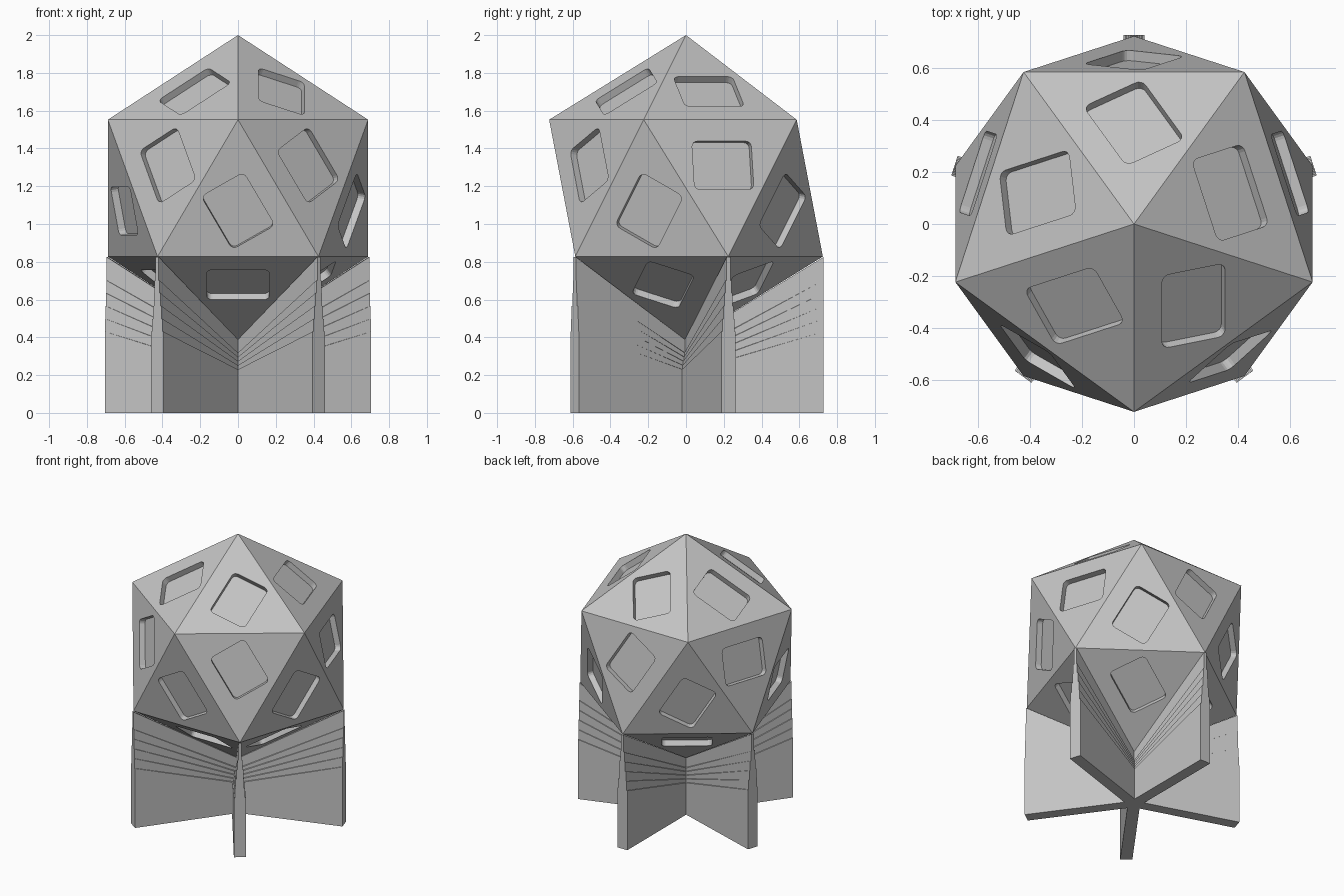
import bpy, bmesh
from math import sin, cos, tan, radians, sqrt, pi
from mathutils import Vector

cube = bpy.data.objects.get("Cube")
if cube:
    bpy.data.objects.remove(cube, do_unlink=True)

grey = bpy.data.materials.new("matte grey")
grey.use_nodes = True
grey.diffuse_color = (0.55, 0.55, 0.55, 1)
grey.node_tree.nodes["Principled BSDF"].inputs["Base Color"].default_value = (0.55, 0.55, 0.55, 1)


def finish(bm, name):
    """Weld, orient and link a mesh as a flat-shaded object."""
    bmesh.ops.remove_doubles(bm, verts=bm.verts, dist=0.0002)
    rim = [e for e in bm.edges if e.is_boundary]
    if rim:
        bmesh.ops.holes_fill(bm, edges=rim, sides=5)
    bmesh.ops.recalc_face_normals(bm, faces=bm.faces)
    mesh = bpy.data.meshes.new(name)
    bm.to_mesh(mesh)
    bm.free()
    mesh.materials.append(grey)
    obj = bpy.data.objects.new(name, mesh)
    bpy.context.collection.objects.link(obj)
    return obj


# --- Twenty-sided body with a rounded pocket in every face ---
R, CENTRE = 0.81, Vector((0, 0, 1.19))
LONG, SHORT, CORNER, DEPTH = 0.33, 0.26, 0.03, 0.04


def ring(start, height):
    r = 2 * R / sqrt(5)
    return [Vector((r * cos(radians(start + 72 * i)), r * sin(radians(start + 72 * i)), height)) + CENTRE
            for i in range(5)]


top, bottom = CENTRE + Vector((0, 0, R)), CENTRE - Vector((0, 0, R))
upper, lower = ring(-90, R / sqrt(5)), ring(-54, -R / sqrt(5))


def rounded_outline(centre, along, across):
    points = []
    for quarter, (sx, sy) in enumerate(((1, 1), (-1, 1), (-1, -1), (1, -1))):
        for step in range(5):
            a = (quarter + step / 4) * pi / 2
            points.append(centre + along * (sx * (LONG / 2 - CORNER) + CORNER * cos(a))
                          + across * (sy * (SHORT / 2 - CORNER) + CORNER * sin(a)))
    return points


def loop_edges(bm, verts):
    return [bm.edges.new((v, verts[(i + 1) % len(verts)])) for i, v in enumerate(verts)]


def pocket_face(bm, tri, side):
    """Triangle with a sunken pocket whose long side follows one edge."""
    a, b = ((0, 1), (0, 2), (1, 2))[side]
    centre = (tri[0] + tri[1] + tri[2]) / 3
    normal = (centre - CENTRE).normalized()
    along = (tri[b] - tri[a]).normalized()
    outline = rounded_outline(centre, along, normal.cross(along))
    rim = [bm.verts.new(p) for p in outline]
    floor = [bm.verts.new(p - normal * DEPTH) for p in outline]
    edges = loop_edges(bm, [bm.verts.new(p) for p in tri]) + loop_edges(bm, rim)
    bmesh.ops.triangle_fill(bm, edges=edges, use_beauty=True, normal=normal)
    for i in range(len(rim)):
        j = (i + 1) % len(rim)
        bm.faces.new((rim[i], rim[j], floor[j], floor[i]))
    bm.faces.new(floor)


bm = bmesh.new()
# Which edge each pocket follows, for the four bands of five faces
bands = ("02110", "02120", "10002", "21022")
for i in range(5):
    n = (i + 1) % 5
    triangles = ((top, upper[i], upper[n]), (lower[i], upper[i], upper[n]),
                 (upper[i], lower[i - 1], lower[i]), (bottom, lower[i - 1], lower[i]))
    for tri, band in zip(triangles, bands):
        pocket_face(bm, tri, int(band[i]))
finish(bm, "pocketed_body")

# --- Five-finned stand; each fin thins in fanned steps towards the body ---
REACH, HALF, STEP, STEPS = 0.728, 0.04, 0.006, 5
profile = [(HALF, 0, 0)]          # half thickness, inner height, outer height
for k in range(STEPS):
    for half in (HALF - STEP * k, HALF - STEP * (k + 1)):
        profile.append((half, 0.23 + 0.022 * k, 0.43 + 0.068 * k))
profile.append((HALF - STEP * STEPS, 0.388, 0.825))
section = [(h, zi, zo) for h, zi, zo in profile] + [(-h, zi, zo) for h, zi, zo in reversed(profile)]

bm = bmesh.new()
for i in range(5):
    angle = radians(-54 + 72 * i)

    def place(r, side, z):
        return bm.verts.new((r * cos(angle) - side * sin(angle), r * sin(angle) + side * cos(angle), z))

    inner = [place(abs(h) / tan(radians(36)), h, zi) for h, zi, zo in section]
    outer = [place(REACH, h, zo) for h, zi, zo in section]
    for a in range(len(section)):
        b = (a + 1) % len(section)
        bm.faces.new((inner[a], inner[b], outer[b], outer[a]))
    bm.faces.new(outer)
finish(bm, "finned_stand")
